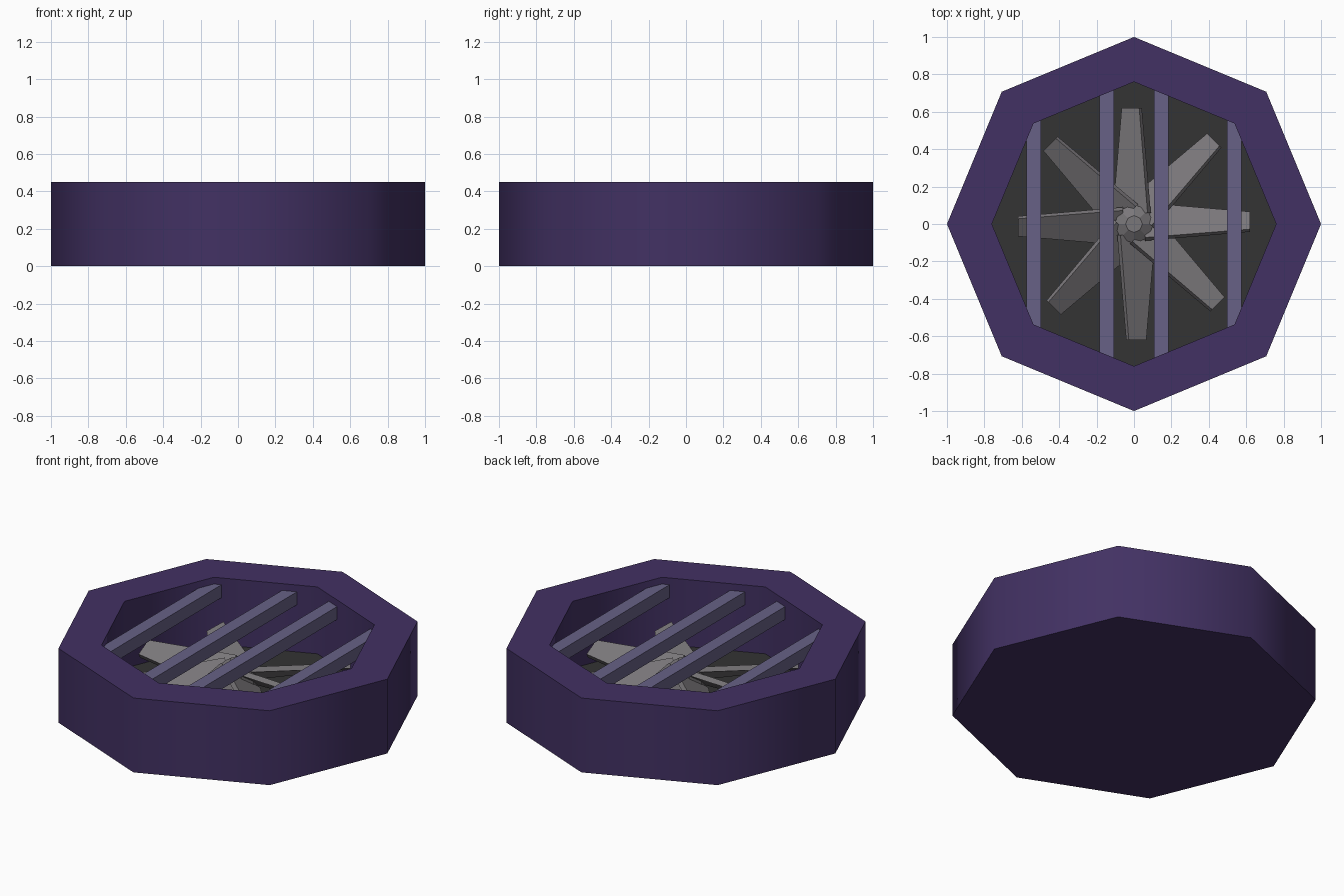
import bpy, bmesh, math
from mathutils import Matrix, Vector

if "Cube" in bpy.data.objects:
    bpy.data.objects.remove(bpy.data.objects["Cube"])


def material(name, srgb):
    m = bpy.data.materials.new(name)
    lin = [((c / 255 + 0.055) / 1.055) ** 2.4 for c in srgb]
    m.diffuse_color = (*lin, 1)
    m.use_nodes = True
    m.node_tree.nodes["Principled BSDF"].inputs["Base Color"].default_value = m.diffuse_color
    return m


PURPLE = material("purple casing", (66, 49, 99))
FLOOR = material("dark floor", (51, 51, 51))
GREY = material("fan grey", (122, 119, 122))
SLATE = material("slate bars", (103, 97, 134))


def make_object(name, bm, mats, smooth_angle=None):
    bmesh.ops.recalc_face_normals(bm, faces=bm.faces)
    me = bpy.data.meshes.new(name)
    bm.to_mesh(me)
    bm.free()
    for m in mats:
        me.materials.append(m)
    if smooth_angle:
        me.shade_smooth()
        me.set_sharp_from_angle(angle=math.radians(smooth_angle))
    ob = bpy.data.objects.new(name, me)
    bpy.context.scene.collection.objects.link(ob)
    return ob


def lathe(profile, sides=8):
    """Revolve (radius, z) points, capping both ends. Returns bmesh and last cap."""
    bm = bmesh.new()
    rings = []
    for r, z in profile:
        rings.append([bm.verts.new((r * math.cos(2 * math.pi * i / sides),
                                    r * math.sin(2 * math.pi * i / sides), z))
                      for i in range(sides)])
    for a, b in zip(rings, rings[1:]):
        for i in range(sides):
            j = (i + 1) % sides
            bm.faces.new((a[i], a[j], b[j], b[i]))
    bm.faces.new(rings[0][::-1])
    return bm, bm.faces.new(rings[-1])


# Octagonal casing with a recessed dark floor
bm, floor = lathe([(1, 0), (1, 0.45), (0.76, 0.45), (0.76, 0.045)])
floor.material_index = 1
make_object("casing", bm, [PURPLE, FLOOR], 50)

# Fan hub with a tapered cap
bm, cap = lathe([(0.105, 0.04), (0.105, 0.26), (0.045, 0.30)])
make_object("fan_hub", bm, [GREY])

# Eight tapered, pitched fan blades
bm = bmesh.new()
for k in range(8):
    turn = Matrix.Rotation(math.radians(45 * k), 4, 'Z')
    ends = []
    for r, half, pitch in ((0.06, 0.115, 36), (0.62, 0.053, 28)):
        tilt = Matrix.Rotation(math.radians(-pitch), 4, 'X')
        ring = []
        for y, z in ((-half, -0.015), (half, -0.015), (half, 0.015), (-half, 0.015)):
            p = tilt @ Vector((0, y, z)) + Vector((r, 0.012, 0.205))
            ring.append(bm.verts.new(turn @ p))
        ends.append(ring)
    a, b = ends
    for i in range(4):
        j = (i + 1) % 4
        bm.faces.new((a[i], a[j], b[j], b[i]))
    bm.faces.new(a[::-1])
    bm.faces.new(b)
make_object("fan_blades", bm, [GREY])

# Four guard bars let into the casing wall
for name, x, half in (("outer_bar_left", -0.537, 0.62), ("inner_bar_left", -0.145, 0.76),
                      ("inner_bar_right", 0.145, 0.76), ("outer_bar_right", 0.537, 0.62)):
    bm = bmesh.new()
    bmesh.ops.create_cube(bm, size=1, matrix=Matrix.Translation((x, 0, 0.37))
                          @ Matrix.Diagonal((0.078, half * 2, 0.078, 1)))
    make_object(name, bm, [SLATE])
